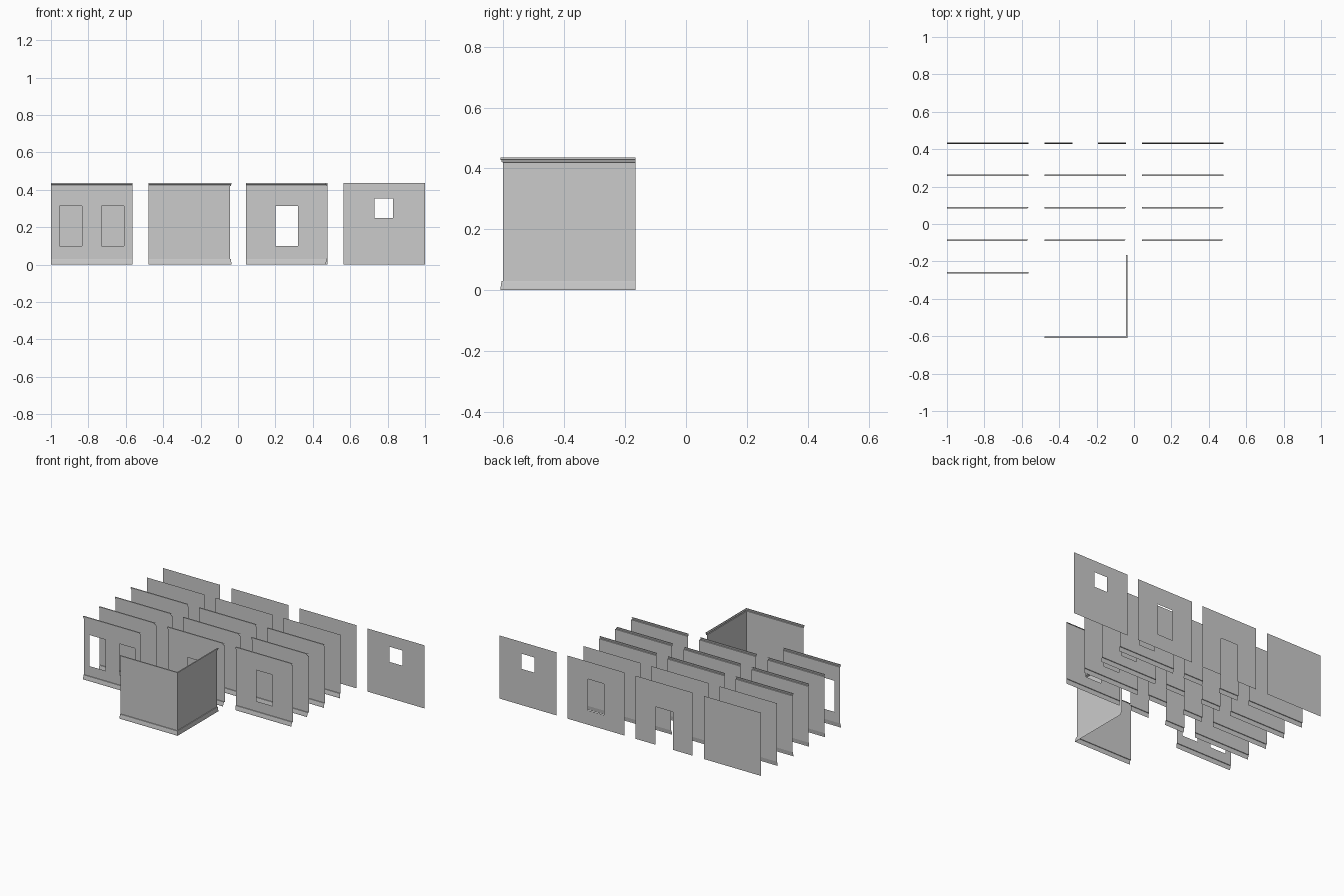
import bpy, bmesh

if "Cube" in bpy.data.objects:
    bpy.data.objects.remove(bpy.data.objects["Cube"])

W = 0.436                                   # panel width and height
PITCH = (2 - W) / 3                         # column spacing
COLS = [-1 + i * PITCH for i in range(4)]
ROWS = [0.61 - 0.1731 * k for k in range(8)]

# trim profiles: (outward offset, height)
BASE = [(0.008, 0), (0.008, 0.006), (0.005, 0.025), (0.004, 0.03), (0, 0.031)]
CROWN = [(0, 0.420), (0.004, 0.421), (0.004, 0.427), (0.008, 0.429),
         (0.008, W), (0, W)]

DOOR = [(0.150, 0.286, 0, 0.262)]
WINDOW = [(0.157, 0.279, 0.10, 0.315)]
SMALL = [(0.166, 0.266, 0.25, 0.355)]
DOUBLE = [(0.045, 0.165, 0.10, 0.315), (0.271, 0.391, 0.10, 0.315)]


def sweep(name, stations, base, crown, holes=()):
    """Sweep the wall profile through (distance, position, outward) stations, skipping holes."""
    prof = list(BASE) if base else [(0, 0)]
    prof += sorted({(0, z) for h in holes for z in h[2:] if z > 0})
    prof += CROWN if crown else [(0, W)]
    bm = bmesh.new()
    grid = [[bm.verts.new((p[0] + o * d[0], p[1] + o * d[1], z)) for o, z in prof]
            for _, p, d in stations]
    for i in range(len(stations) - 1):
        s = (stations[i][0] + stations[i + 1][0]) / 2
        for j in range(len(prof) - 1):
            z = (prof[j][1] + prof[j + 1][1]) / 2
            if any(a < s < b and c < z < e for a, b, c, e in holes):
                continue
            bm.faces.new((grid[i][j], grid[i + 1][j], grid[i + 1][j + 1], grid[i][j + 1]))
    mesh = bpy.data.meshes.new(name)
    bm.to_mesh(mesh)
    bm.free()
    bpy.context.collection.objects.link(bpy.data.objects.new(name, mesh))


def panel(name, x, y, base=True, crown=True, holes=(), mitre=False):
    cuts = sorted({0, W} | {s for h in holes for s in h[:2]})
    stations = [(s, (x + s, y), (-1 if mitre and s == W else 0, -1)) for s in cuts]
    sweep(name, stations, base, crown, holes)


# rows of solid, door and window walls, from untrimmed to fully trimmed
KINDS = [("solid_wall", ()), ("door_wall", DOOR), ("window_wall", WINDOW)]
for k in range(5):
    for x, (kind, holes) in zip(COLS, KINDS):
        panel(f"{kind}_{k}", x, ROWS[k], k > 0, k > 1, holes, k >= 3)

# single special panels
panel("small_window_wall", COLS[3], ROWS[0], False, False, SMALL)
panel("double_window_wall", COLS[0], ROWS[5], holes=DOUBLE)

# outside corner wall with mitred trim
x, y = COLS[1], ROWS[7]
sweep("corner_wall", [(0, (x, y), (0, -1)), (W, (x + W, y), (1, -1)),
                      (2 * W, (x + W, y + W), (1, 0))], True, True)
